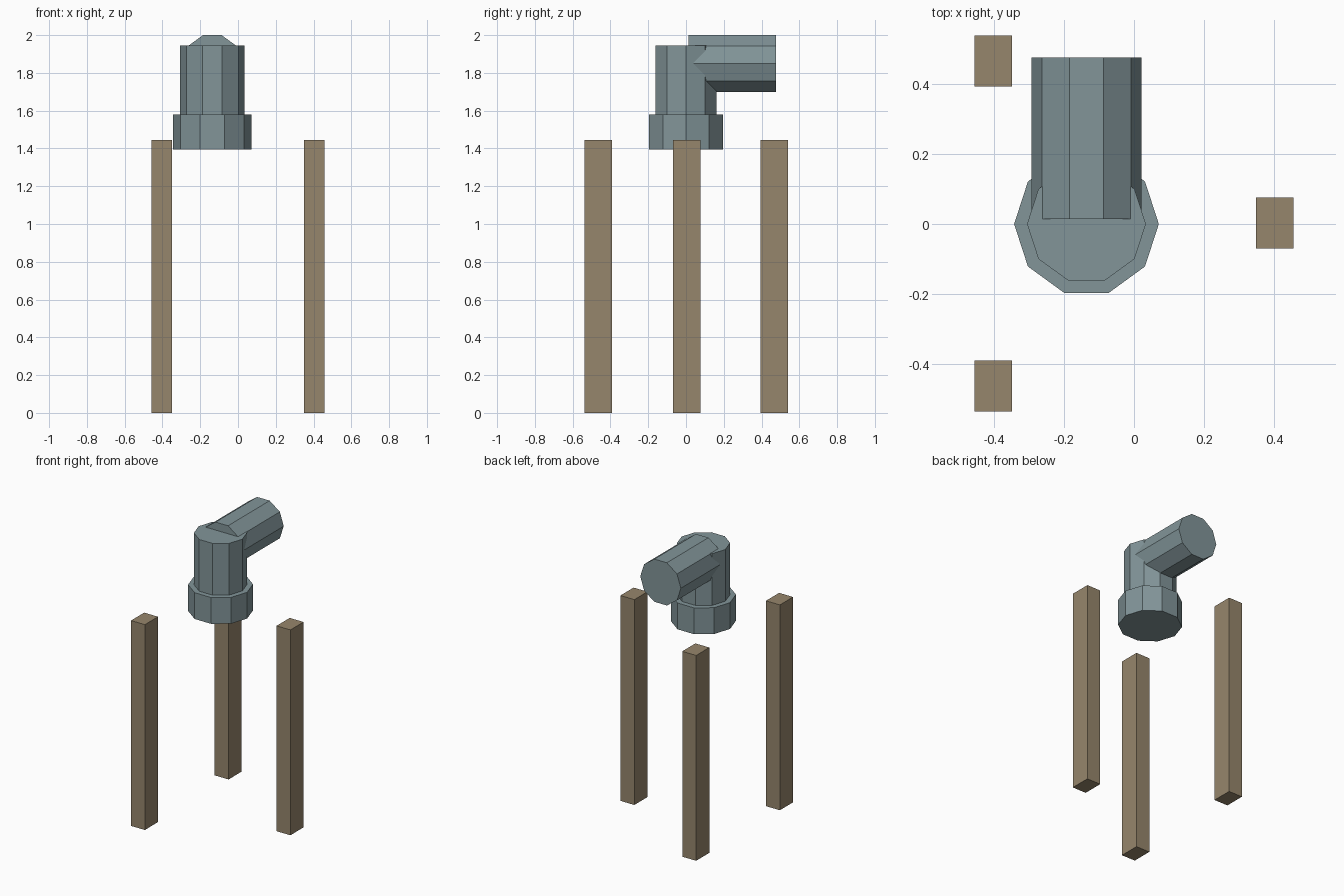
import bpy, bmesh, math
from mathutils import Vector

if "Cube" in bpy.data.objects:
    bpy.data.objects.remove(bpy.data.objects["Cube"])


def material(name, srgb):
    lin = [((c / 255 + 0.055) / 1.055) ** 2.4 for c in srgb]
    m = bpy.data.materials.new(name)
    m.diffuse_color = (*lin, 1)
    m.use_nodes = True
    m.node_tree.nodes["Principled BSDF"].inputs["Base Color"].default_value = m.diffuse_color
    return m


METAL = material("blue_grey_metal", (130, 149, 153))
WOOD = material("brown_wood", (150, 134, 108))


def prism(name, ring, extrude, mat):
    """Closed prism: a flat ring of points swept along a vector."""
    bm = bmesh.new()
    sweep = Vector(extrude)
    low = [bm.verts.new(p) for p in ring]
    high = [bm.verts.new(Vector(p) + sweep) for p in ring]
    bm.faces.new(low)
    bm.faces.new(high)
    n = len(ring)
    for i in range(n):
        j = (i + 1) % n
        bm.faces.new((low[i], low[j], high[j], high[i]))
    bmesh.ops.recalc_face_normals(bm, faces=bm.faces)
    mesh = bpy.data.meshes.new(name)
    bm.to_mesh(mesh)
    bm.free()
    mesh.materials.append(mat)
    obj = bpy.data.objects.new(name, mesh)
    bpy.context.collection.objects.link(obj)
    return obj


SIDES = 10
PIPE_X = -0.136
UNIT = [(math.cos(math.tau * i / SIDES), math.sin(math.tau * i / SIDES)) for i in range(SIDES)]


def upright_tube(name, r, z0, z1):
    prism(name, [(PIPE_X + r * c, r * s, z0) for c, s in UNIT], (0, 0, z1 - z0), METAL)


# Elbow pipe: collar, upright section and horizontal outlet
upright_tube("pipe_collar", 0.207, 1.395, 1.58)
upright_tube("upright_pipe", 0.17, 1.58, 1.944)
R, Z = 0.158, 1.85
prism("horizontal_pipe", [(PIPE_X + R * c, 0.014, Z + R * s) for c, s in UNIT],
      (0, 0.463, 0), METAL)

# Three wooden posts
HX, HY = 0.054, 0.073
for name, x, y in (("back_left_post", -0.403, 0.467),
                   ("front_left_post", -0.403, -0.464),
                   ("right_post", 0.403, 0.003)):
    prism(name, [(x - HX, y - HY, 0), (x + HX, y - HY, 0),
                 (x + HX, y + HY, 0), (x - HX, y + HY, 0)], (0, 0, 1.445), WOOD)
